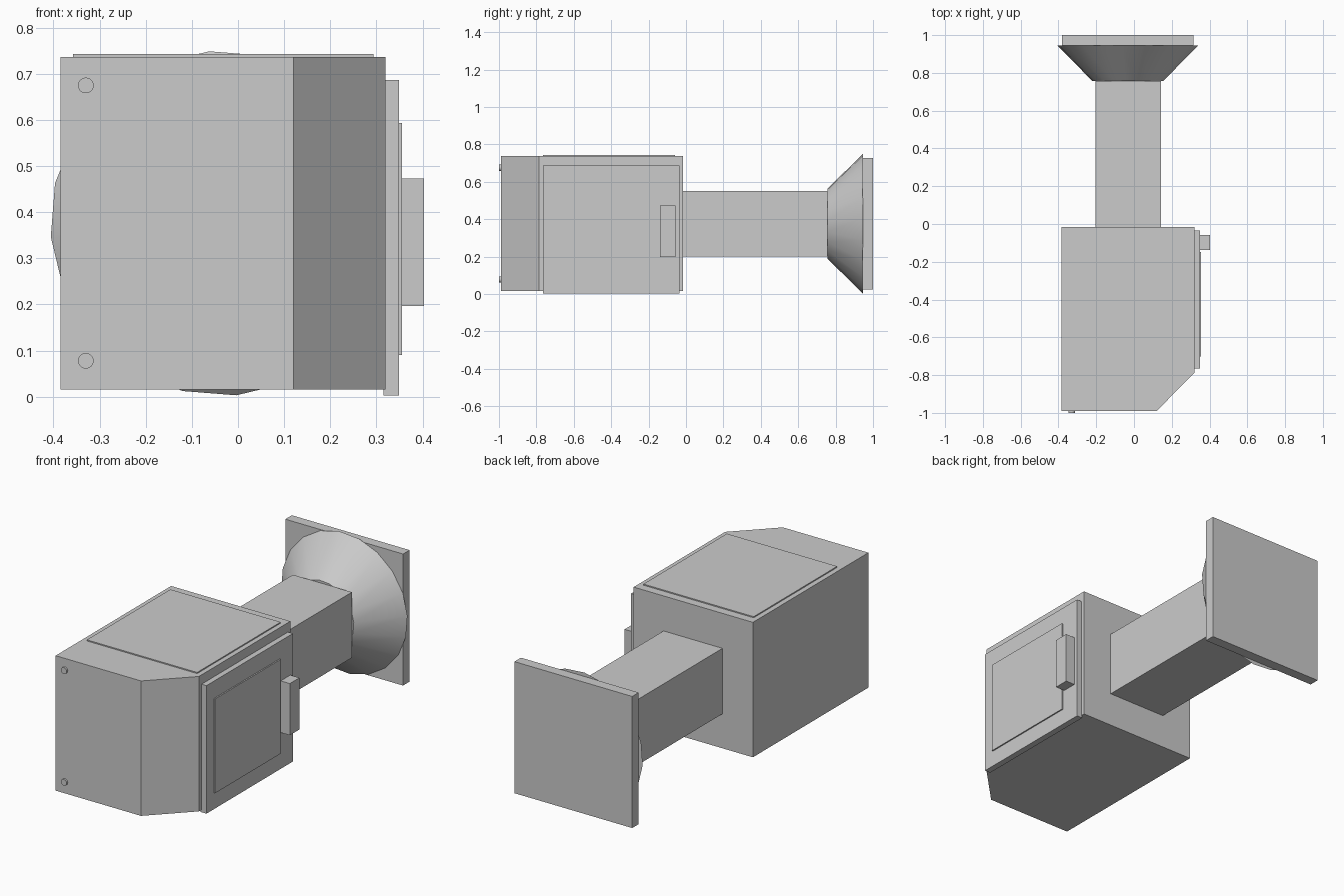
import bpy
import bmesh
from math import pi, radians
from mathutils import Matrix

old = bpy.data.objects.get("Cube")
if old:
    bpy.data.objects.remove(old, do_unlink=True)

# Single plain grey
grey = bpy.data.materials.new("plain_grey")
grey.use_nodes = True
colour = (0.6, 0.6, 0.6, 1)
grey.diffuse_color = colour
grey.node_tree.nodes["Principled BSDF"].inputs["Base Color"].default_value = colour


def finish(name, bm):
    bmesh.ops.recalc_face_normals(bm, faces=bm.faces)
    mesh = bpy.data.meshes.new(name)
    bm.to_mesh(mesh)
    bm.free()
    mesh.materials.append(grey)
    obj = bpy.data.objects.new(name, mesh)
    bpy.context.collection.objects.link(obj)
    return obj


def box(name, x, y, z):
    """Box from (low, high) ranges."""
    bm = bmesh.new()
    bmesh.ops.create_cube(bm, size=1)
    for v in bm.verts:
        v.co = [r[0] if c < 0 else r[1] for c, r in zip(v.co, (x, y, z))]
    return finish(name, bm)


def cone(name, x, z, y, radii, sides, turn=0):
    """Capped cone along y, smooth around the side."""
    bm = bmesh.new()
    place = (Matrix.Translation((x, sum(y) / 2, z))
             @ Matrix.Rotation(turn, 4, 'Y') @ Matrix.Rotation(-pi / 2, 4, 'X'))
    bmesh.ops.create_cone(bm, cap_ends=True, segments=sides, radius1=radii[0],
                          radius2=radii[1], depth=y[1] - y[0], matrix=place)
    obj = finish(name, bm)
    bpy.ops.object.select_all(action='DESELECT')
    obj.select_set(True)
    bpy.context.view_layer.objects.active = obj
    bpy.ops.object.shade_smooth_by_angle(angle=radians(30))


# Main housing: plan outline with one cut corner, extruded upward
outline = [(-0.385, -0.99), (0.12, -0.99), (0.32, -0.787),
           (0.32, -0.015), (-0.385, -0.015)]
bm = bmesh.new()
base = bm.faces.new([bm.verts.new((x, y, 0.016)) for x, y in outline])
top = bmesh.ops.extrude_face_region(bm, geom=[base], use_keep_orig=True)
for v in top["geom"]:
    if isinstance(v, bmesh.types.BMVert):
        v.co.z = 0.737
finish("housing", bm)

# Lid, side door, door panel and handle
box("top_lid", (-0.358, 0.294), (-0.765, -0.06), (0.73, 0.743))
box("side_door", (0.315, 0.349), (-0.765, -0.035), (0.003, 0.687))
box("door_panel", (0.34, 0.356), (-0.702, -0.148), (0.09, 0.594))
box("door_handle", (0.345, 0.403), (-0.138, -0.057), (0.197, 0.473))

# Front bolts
for name, z in (("upper_bolt", 0.675), ("lower_bolt", 0.078)):
    cone(name, -0.33, z, (-1.0, -0.98), (0.017, 0.017), 20)

# Square duct, flared collar and wall plate
box("duct", (-0.205, 0.143), (-0.02, 0.757), (0.2, 0.55))
cone("flared_collar", -0.033, 0.376, (0.757, 0.945), (0.188, 0.374), 20, radians(-4.5))
box("wall_plate", (-0.382, 0.314), (0.945, 1.0), (0.025, 0.728))
